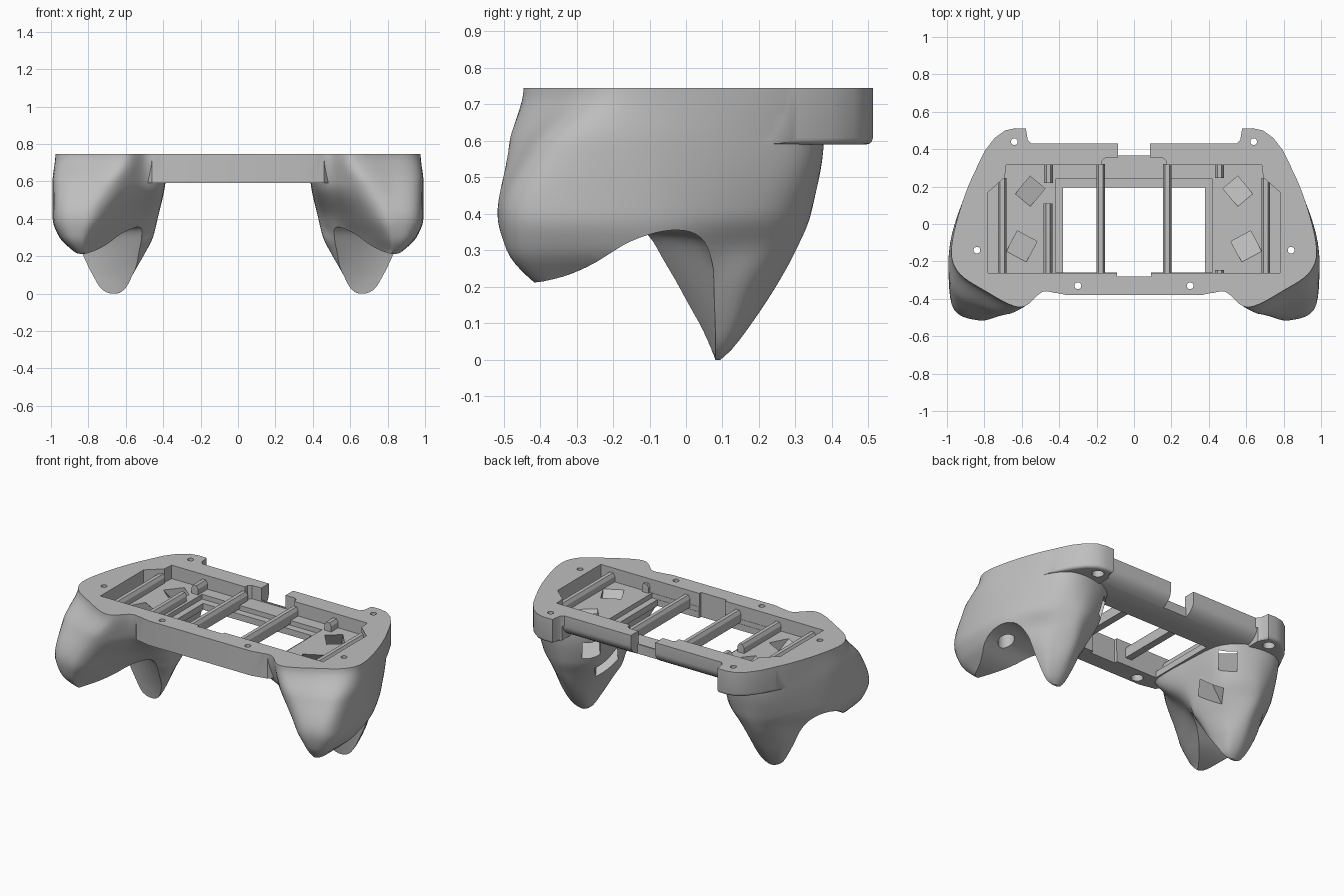
import bpy, bmesh, math
from mathutils import Vector

if "Cube" in bpy.data.objects:
    bpy.data.objects.remove(bpy.data.objects["Cube"], do_unlink=True)

TOP, UNDER, FLOOR = 0.745, 0.59, 0.66

grey = bpy.data.materials.new("plain_grey")
grey.use_nodes = True
grey.diffuse_color = (0.52, 0.52, 0.52, 1)
grey.node_tree.nodes["Principled BSDF"].inputs["Base Color"].default_value = grey.diffuse_color


def solid(name, rings):
    """Closed solid skinned over a list of matching rings."""
    bm = bmesh.new()
    loops = [[bm.verts.new(p) for p in ring] for ring in rings]
    n = len(loops[0])
    for a, b in zip(loops, loops[1:]):
        for i in range(n):
            j = (i + 1) % n
            bm.faces.new((a[i], a[j], b[j], b[i]))
    bm.faces.new(loops[0][::-1])
    bm.faces.new(loops[-1])
    bmesh.ops.recalc_face_normals(bm, faces=bm.faces)
    mesh = bpy.data.meshes.new(name)
    bm.to_mesh(mesh)
    bm.free()
    ob = bpy.data.objects.new(name, mesh)
    bpy.context.collection.objects.link(ob)
    mesh.materials.append(grey)
    return ob


def prism(name, outline, z0, z1):
    return solid(name, [[(x, y, z) for x, y in outline] for z in (z0, z1)])


def box(name, x0, x1, y0, y1, z0, z1):
    return prism(name, [(x0, y0), (x1, y0), (x1, y1), (x0, y1)], z0, z1)


def cylinder(name, x, y, r, z0, z1):
    turn = [i * math.tau / 24 for i in range(24)]
    return prism(name, [(x + r * math.cos(a), y + r * math.sin(a)) for a in turn], z0, z1)


def mirrored(half):
    """Full outline from its +x half."""
    return half + [(-x, y) for x, y in reversed(half)]


def spline(points, steps, closed):
    """Smooth curve through the points."""
    p = [Vector(q) for q in points]
    n = len(p)
    out = []
    for i in range(n if closed else n - 1):
        ids = [(i + k) % n if closed else min(max(i + k, 0), n - 1) for k in (-1, 0, 1, 2)]
        a, b, c, d = (p[k] for k in ids)
        for s in range(steps):
            t = s / steps
            out.append(0.5 * (2 * b + (c - a) * t + (2 * a - 5 * b + 4 * c - d) * t ** 2
                              + (3 * b - a - 3 * c + d) * t ** 3))
    return out if closed else out + [p[-1]]


def level(column, z):
    """Point of a column at height z, without overshoot (heights descend)."""
    i = max(k for k in range(len(column) - 1) if column[k][2] >= z)
    p, q = column[i], column[i + 1]
    h = q[2] - p[2]
    t = (z - p[2]) / h

    def slope(k, axis):
        if k in (0, len(column) - 1):
            return (q[axis] - p[axis]) / h
        u, v, w = column[k - 1:k + 2]
        s0 = (v[axis] - u[axis]) / (v[2] - u[2])
        s1 = (w[axis] - v[axis]) / (w[2] - v[2])
        return 2 * s0 * s1 / (s0 + s1) if s0 * s1 > 0 else 0

    xy = [p[a] * (1 + 2 * t) * (1 - t) ** 2 + q[a] * t * t * (3 - 2 * t)
          + h * t * (1 - t) * (slope(i, a) * (1 - t) - slope(i + 1, a) * t) for a in (0, 1)]
    return (*xy, z)


def combine(target, tool, operation):
    mod = target.modifiers.new("combine", 'BOOLEAN')
    mod.operation, mod.solver, mod.object = operation, 'EXACT', tool
    bpy.context.view_layer.objects.active = target
    bpy.ops.object.modifier_apply(modifier=mod.name)
    bpy.data.objects.remove(tool, do_unlink=True)


# Middle plate with the two rear posts
plate_half = [(0.36, -0.38), (0.42, -0.367), (0.46, -0.36), (0.55, -0.25), (0.85, 0),
              (0.88, 0.2), (0.84, 0.305), (0.795, 0.395), (0.745, 0.46), (0.69, 0.5),
              (0.635, 0.512), (0.578, 0.51), (0.568, 0.45), (0.55, 0.43)]
shell = prism("grip_shell", mirrored(plate_half), UNDER, TOP + 0.035)
bm = bmesh.new()
bm.from_mesh(shell.data)
post_rim = [e for e in bm.edges if all(v.co.z < UNDER + 0.01 and v.co.y > 0.25
                                       and abs(v.co.x) > 0.56 for v in e.verts)]
bmesh.ops.bevel(bm, geom=post_rim, offset=0.018, segments=3, affect='EDGES', profile=0.5)
bm.to_mesh(shell.data)
bm.free()

# Rounded underside along the back wall
arc = [(0.28 + 0.15 * math.cos(i * math.pi / 16), 0.68 - 0.09 * math.sin(i * math.pi / 16))
       for i in range(9)]
under = arc + [(0.28, 0.5), (0.5, 0.5), (0.5, 0.68)]
combine(shell, solid("back_rounding", [[(x, y, z) for y, z in under] for x in (-0.56, 0.56)]),
        'DIFFERENCE')

# Hand grip: height and cross-section, from the inner front crease round the outside
sections = [
    (TOP, [(.61, -.445), (.8, -.355), (.945, -.25), (.973, -.1), (.887, .2), (.78, .365),
           (.6, .37), (.42, .28), (.39, 0), (.38, -.34), (.49, -.363)]),
    (0.59, [(.665, -.48), (.82, -.445), (.97, -.36), (.983, -.1), (.882, .2), (.775, .355),
            (.6, .368), (.43, .27), (.395, 0), (.4, -.28), (.51, -.345)]),
    (0.4, [(.735, -.475), (.85, -.512), (.975, -.43), (.978, -.1), (.875, .17), (.77, .3),
           (.63, .34), (.47, .24), (.43, .02), (.46, -.1), (.58, -.22)]),
    (0.3, [(.775, -.44), (.85, -.49), (.94, -.42), (.945, -.1), (.84, .13), (.76, .25),
           (.65, .3), (.51, .2), (.455, 0), (.52, -.08), (.63, -.17)]),
    (0.22, [(.8, -.38), (.83, -.425), (.87, -.37), (.87, -.1), (.82, .12), (.75, .21),
            (.65, .258), (.55, .18), (.495, .03), (.54, -.04), (.65, -.14)]),
    (0.1, [(.67, -.2), (.71, -.22), (.76, -.18), (.785, -.02), (.77, .11), (.73, .155),
           (.66, .18), (.59, .145), (.565, .06), (.57, .01), (.61, -.07)]),
]
rings = [[(x, y, z) for x, y in spline(pts, 6, True)] for z, pts in sections]
rings.insert(0, [(x, y, TOP + 0.035) for x, y, z in rings[0]])
# Rounded finger tip
tip_x, tip_y = 0.662, 0.088
last = rings[-1]
for wide, deep, z in ((0.62, 0.42, 0.03), (0.36, 0.17, 0.008), (0.15, 0.07, 0)):
    rings.append([(tip_x + (x - tip_x) * wide, tip_y + (y - tip_y) * deep, z) for x, y, _ in last])
heights = []
for a, b in zip(rings, rings[1:]):
    steps = max(2, round((a[0][2] - b[0][2]) / 0.02))
    heights += [a[0][2] + (b[0][2] - a[0][2]) * i / steps for i in range(steps)]
columns = list(zip(*rings))
grip_rings = [[level(col, z) for col in columns] for z in heights + [0]]

# Saddle under the grip: outer y, inner y, height
saddle = [(-.8, -.8, .1), (-.6, -.6, .19), (-.39, -.39, .215), (-.27, -.27, .255),
          (-.15, -.2, .325), (-.04, -.16, .355), (.04, -.125, .335), (.075, -.075, .25),
          (.09, .015, .1), (.085, .075, 0)]
saddle = spline(saddle, 5, False) + [Vector((.085, .075, -.1)), Vector((-.8, -.8, -.1))]
blend = [(0.3, 0), (0.45, 0), (0.55, 0.25), (0.65, 0.55), (0.75, 0.82), (0.85, 1), (1.1, 1)]
saddle_rings = [[(x, i + (o - i) * t, z) for o, i, z in saddle] for x, t in blend]

for s in (1, -1):
    grip = solid("grip", [[(s * x, y, z) for x, y, z in r] for r in grip_rings])
    cut = solid("saddle_cutter", [[(s * x, y, z) for x, y, z in r] for r in saddle_rings])
    combine(grip, cut, 'DIFFERENCE')
    combine(shell, grip, 'UNION')

# Flat top, stepped tray and open window
recess = mirrored([(0.78, -0.262), (0.78, 0.17), (0.69, 0.25), (0.685, 0.315),
                   (0.17, 0.315), (0.17, 0.34), (0.15, 0.355)])
cutters = [
    box("top_trim", -2, 2, -2, 2, TOP, 1),
    prism("recess", recess, FLOOR, 0.9),
    box("ledge", -0.42, 0.42, -0.26, 0.24, 0.63, 0.8),
    box("window", -0.38, 0.38, -0.258, 0.195, 0.4, 0.8),
    box("front_notch", -0.09, 0.09, -0.28, -0.2, 0.4, 0.9),
    box("back_notch", -0.085, 0.085, 0.365, 0.6, 0.4, 0.9),
    box("back_notch_sill", -0.085, 0.085, 0.34, 0.4, FLOOR + 0.005, 0.9),
]

# Screw holes with wider bores below, and slanted strap slots
screws = [(0.64, 0.44, 0.035, 0.64), (0.84, -0.14, 0.048, 0.5), (0.3, -0.33, 0.035, 0.64)]
slots = [((0.555, 0.175), 130, 0.27, 0.052, 0.33), ((0.6, -0.12), 118, 0.43, 0.06, 0.2)]
for s in (1, -1):
    for x, y, bore, height in screws:
        cutters.append(cylinder("screw_hole", s * x, y, 0.018, 0.1, 0.9))
        cutters.append(cylinder("screw_bore", s * x, y, bore, 0.1, height))
    for (cx, cy), angle, reach, half, low in slots:
        along = Vector((math.cos(math.radians(angle)), math.sin(math.radians(angle))))
        u, v = along * 0.062, Vector((-along.y, along.x)) * half
        slot = []
        for z in (0.7, low):
            centre = Vector((cx, cy)) + along * reach * (FLOOR - z) / (FLOOR - low)
            corners = [centre + c for c in (u + v, v - u, -u - v, u - v)]
            slot.append([(s * c.x, c.y, z) for c in corners])
        cutters.append(solid("strap_slot", slot))
for cutter in cutters:
    combine(shell, cutter, 'DIFFERENCE')

bpy.ops.object.select_all(action='DESELECT')
shell.select_set(True)
bpy.context.view_layer.objects.active = shell
bpy.ops.object.shade_smooth_by_angle(angle=math.radians(35))


# Rails across the tray
def rail(name, x, y0, y1):
    h, low, high = 0.023, 0.64, 0.715
    profile = [(x - h, low), (x + h, low), (x + h, high - 0.02), (x + h / 2, high),
               (x - h / 2, high), (x - h, high - 0.02)]
    solid(name, [[(px, y, pz) for px, pz in profile] for y in (y0, y1)])


for s, side in ((1, "left"), (-1, "right")):
    rail(side + "_centre_rail", s * 0.178, -0.265, 0.32)
    rail(side + "_outer_rail", s * 0.705, -0.265, 0.245)
    rail(side + "_back_stub", s * 0.457, 0.22 if s < 0 else 0.245, 0.32)
rail("right_inner_rail", -0.46, -0.265, 0.11)
rail("left_front_stub", 0.457, -0.265, -0.245)
